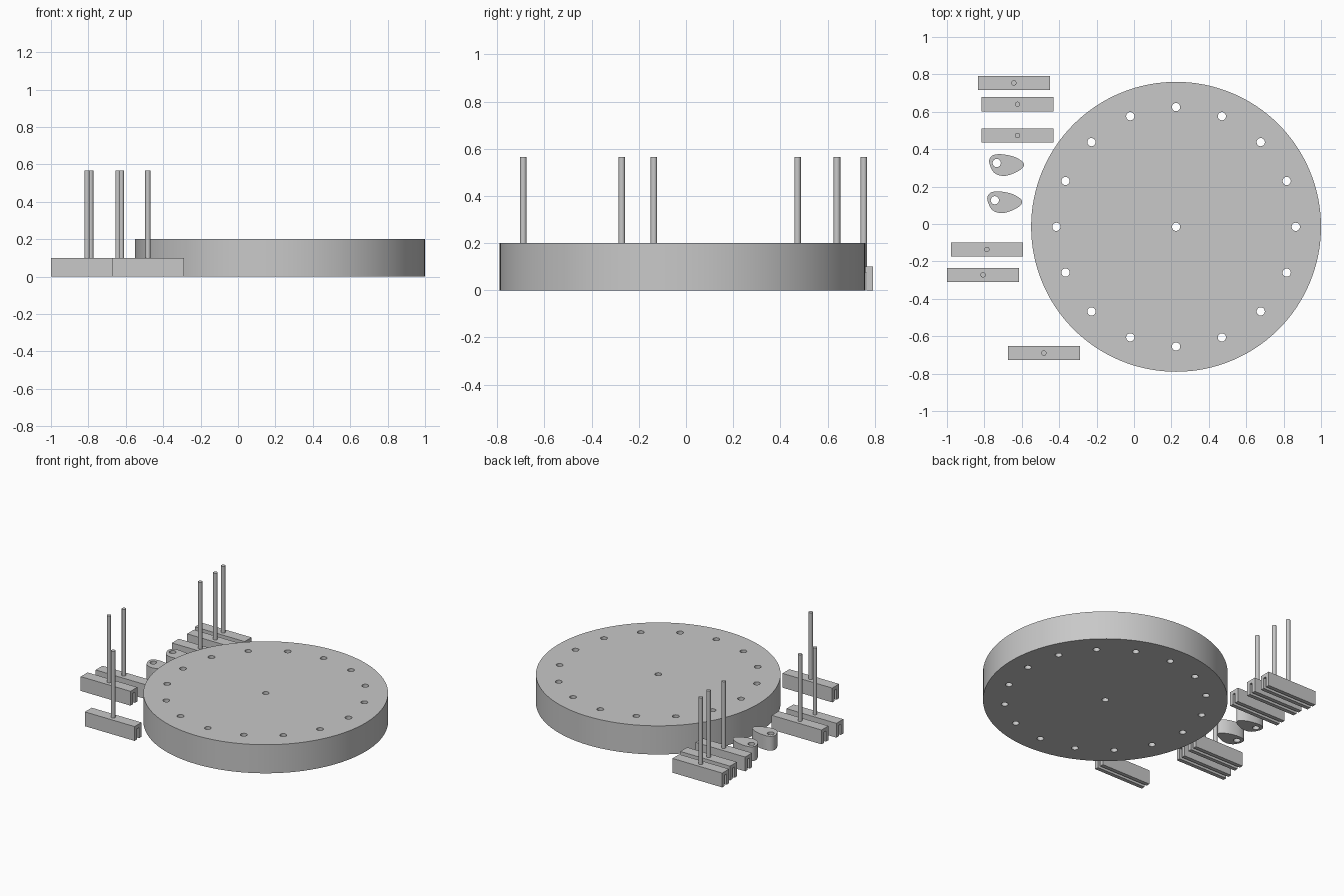
import bpy, bmesh, math
from mathutils import Vector

cube = bpy.data.objects.get("Cube")
if cube:
    bpy.data.objects.remove(cube)

GREY = (0.58, 0.58, 0.58, 1)
mat = bpy.data.materials.new("plain grey")
mat.use_nodes = True
mat.diffuse_color = GREY
mat.node_tree.nodes["Principled BSDF"].inputs["Base Color"].default_value = GREY


def circle(x, y, r, n):
    return [(x + r * math.cos(2 * math.pi * i / n), y + r * math.sin(2 * math.pi * i / n))
            for i in range(n)]


def smooth_loop(points, steps=6):
    """Closed Catmull-Rom loop through the given points."""
    pts = [Vector(p) for p in points]
    n, out = len(pts), []
    for i in range(n):
        a, b, c, d = (pts[(i + k) % n] for k in (-1, 0, 1, 2))
        for s in range(steps):
            t = s / steps
            p = 0.5 * (2 * b + (c - a) * t + (2 * a - 5 * b + 4 * c - d) * t ** 2
                       + (3 * b - a - 3 * c + d) * t ** 3)
            out.append((p.x, p.y))
    return out


def finish(obj):
    """Clean up the mesh, colour it and smooth its curved faces."""
    bm = bmesh.new()
    bm.from_mesh(obj.data)
    bmesh.ops.remove_doubles(bm, verts=bm.verts, dist=0.0001)
    bmesh.ops.recalc_face_normals(bm, faces=bm.faces)
    bm.to_mesh(obj.data)
    bm.free()
    obj.data.materials.clear()
    obj.data.materials.append(mat)
    bpy.ops.object.select_all(action='DESELECT')
    obj.select_set(True)
    bpy.context.view_layer.objects.active = obj
    bpy.ops.object.shade_smooth_by_angle(angle=math.radians(35))
    return obj


def plate(name, loops, z0, z1):
    """Extrude an outline; inner loops become through holes."""
    curve = bpy.data.curves.new(name, 'CURVE')
    curve.dimensions = '2D'
    curve.fill_mode = 'BOTH'
    curve.extrude = (z1 - z0) / 2
    for loop in loops:
        spline = curve.splines.new('POLY')
        spline.points.add(len(loop) - 1)
        for point, (x, y) in zip(spline.points, loop):
            point.co = (x, y, 0, 1)
        spline.use_cyclic_u = True
    obj = bpy.data.objects.new(name, curve)
    bpy.context.collection.objects.link(obj)
    obj.location.z = (z0 + z1) / 2
    bpy.ops.object.select_all(action='DESELECT')
    obj.select_set(True)
    bpy.context.view_layer.objects.active = obj
    bpy.ops.object.convert(target='MESH')
    return finish(bpy.context.view_layer.objects.active)


def channel(name, x, y, length=0.385, half=0.038, slot=0.011, roof=0.075, top=0.1):
    """Bar with a slot running along its underside."""
    profile = [(-half, 0), (-slot, 0), (-slot, roof), (slot, roof),
               (slot, 0), (half, 0), (half, top), (-half, top)]
    bm = bmesh.new()
    face = bm.faces.new([bm.verts.new((x - length / 2, y + u, v)) for u, v in profile])
    ext = bmesh.ops.extrude_face_region(bm, geom=[face])
    moved = [g for g in ext["geom"] if isinstance(g, bmesh.types.BMVert)]
    bmesh.ops.translate(bm, verts=moved, vec=(length, 0, 0))
    mesh = bpy.data.meshes.new(name)
    bm.to_mesh(mesh)
    bm.free()
    obj = bpy.data.objects.new(name, mesh)
    bpy.context.collection.objects.link(obj)
    return finish(obj)


# Round base with a ring of through holes and one in the middle
CX, CY, HOLE = 0.225, -0.015, 0.022
ring = circle(CX, CY, 0.64, 16)
holes = [circle(x, y, HOLE, 24) for x, y in ring + [(CX, CY)]]
plate("round_base", [circle(CX, CY, 0.775, 128)] + holes, 0, 0.2)

# Slotted followers, each with an upright rod
followers = [(-0.642, 0.754), (-0.623, 0.64), (-0.623, 0.473),
             (-0.787, -0.136), (-0.807, -0.272), (-0.482, -0.69)]
for i, (x, y) in enumerate(followers, 1):
    channel(f"follower_bar_{i}", x, y)
    plate(f"follower_rod_{i}", [circle(x, y, 0.014, 24)], 0.09, 0.566)

# Egg-shaped cams with an axle hole
egg = [(-0.774, 0.342), (-0.755, 0.367), (-0.71, 0.373), (-0.645, 0.361),
       (-0.602, 0.338), (-0.588, 0.318), (-0.602, 0.294), (-0.65, 0.268),
       (-0.70, 0.257), (-0.745, 0.272), (-0.768, 0.308)]
for name, dx, dy in (("rear_cam", 0, 0), ("front_cam", -0.01, -0.199)):
    outline = smooth_loop([(x + dx, y + dy) for x, y in egg])
    plate(name, [outline, circle(-0.734 + dx, 0.326 + dy, HOLE, 24)], 0, 0.1)
